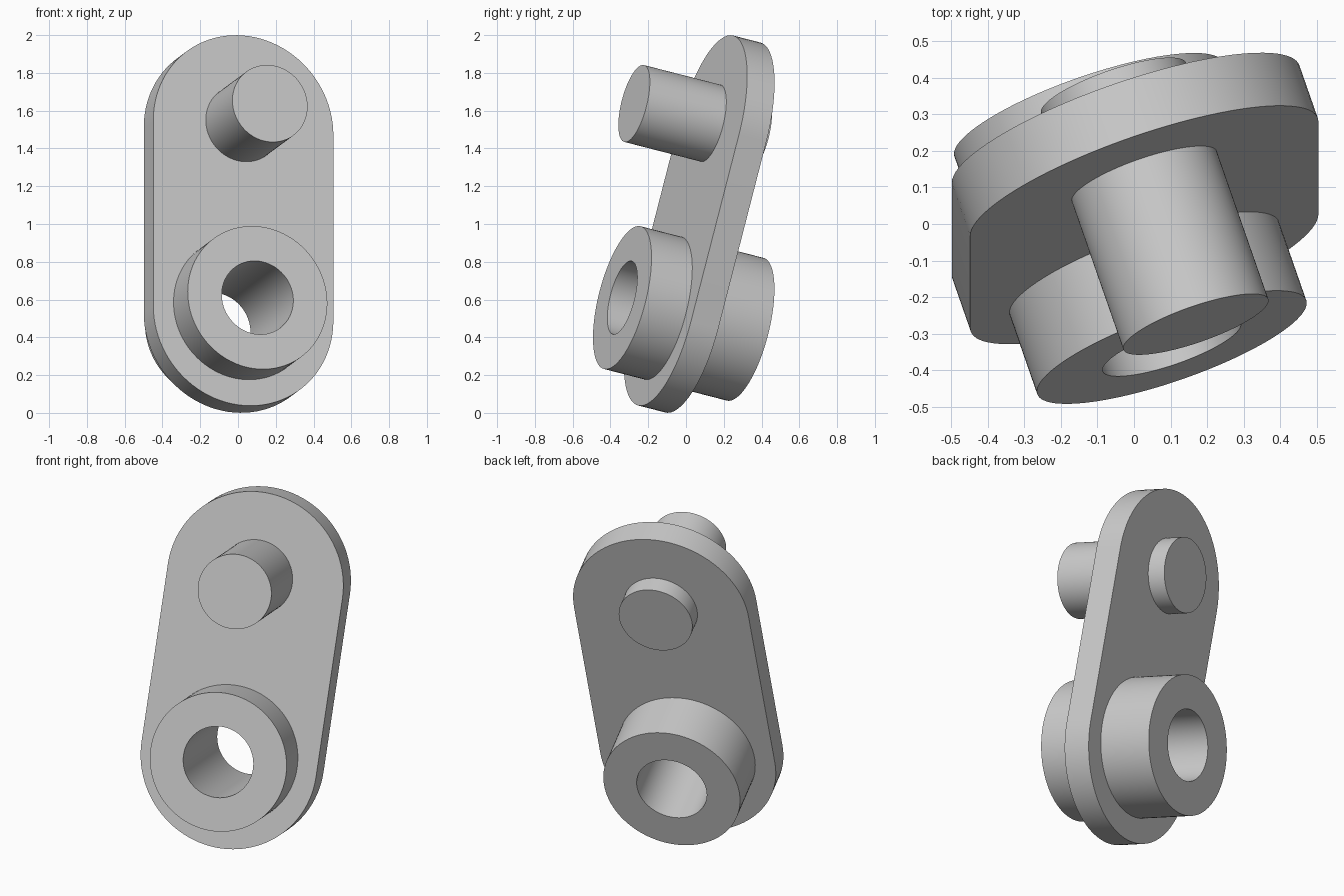
import bpy, bmesh, math
from mathutils import Matrix, Vector

if "Cube" in bpy.data.objects:
    bpy.data.objects.remove(bpy.data.objects["Cube"])

# Tilted frame of the crank: n = pin axis (towards front), u = along the arm
n = Vector((0.32, -0.918, 0.236)).normalized()
u = Vector((0.0, 0.249, 0.968))
u = (u - n * u.dot(n)).normalized()
v = u.cross(n)
FRAME = Matrix.Translation((0.003, 0.07, 1.0)) @ Matrix((v, u, n)).transposed().to_4x4()

HALF_T = 0.079      # half plate thickness
PIN_D, BOSS_D = 0.532, -0.479
SEG = 96


def circle(r, cy=0.0, a0=0.0, a1=2 * math.pi, count=SEG):
    return [(r * math.cos(a0 + (a1 - a0) * i / count),
             cy + r * math.sin(a0 + (a1 - a0) * i / count)) for i in range(count)]


def extrude(name, outline, z0, z1, inner=None):
    """Solid between z0 and z1 from an outline, optionally with a matching inner hole."""
    bm = bmesh.new()
    loops = []
    for pts in [outline] + ([inner] if inner else []):
        loops.append([[bm.verts.new((x, y, z)) for x, y in pts] for z in (z0, z1)])
    count = len(outline)
    for low, high in loops:
        for i in range(count):
            j = (i + 1) % count
            bm.faces.new((low[i], low[j], high[j], high[i]))
    for k in (0, 1):
        if inner:
            a, b = loops[0][k], loops[1][k]
            for i in range(count):
                j = (i + 1) % count
                bm.faces.new((a[i], a[j], b[j], b[i]))
        else:
            bm.faces.new(loops[0][k])
    bmesh.ops.recalc_face_normals(bm, faces=bm.faces)
    mesh = bpy.data.meshes.new(name)
    bm.to_mesh(mesh)
    bm.free()
    obj = bpy.data.objects.new(name, mesh)
    bpy.context.collection.objects.link(obj)
    obj.matrix_world = FRAME
    return obj


def smooth(obj):
    bpy.ops.object.select_all(action='DESELECT')
    obj.select_set(True)
    bpy.context.view_layer.objects.active = obj
    bpy.ops.object.shade_smooth_by_angle(angle=math.radians(30))


# Arm plate: rounded-end slab
R, H = 0.503, 0.508
stadium = (circle(R, H, 0, math.pi, 48) + [(-R, H)] +
           circle(R, -H, math.pi, 2 * math.pi, 48) + [(R, -H)])
plate = extrude("arm_plate", stadium, -HALF_T, HALF_T)

# Opening in the plate, hidden inside the wall of the boss
cutter = extrude("bore_cutter", circle(0.3, BOSS_D), -0.3, 0.3)
cutter.hide_render = True
cutter.hide_viewport = False
cutter.display_type = 'WIRE'
cut = plate.modifiers.new("bore", 'BOOLEAN')
cut.operation = 'DIFFERENCE'
cut.solver = 'EXACT'
cut.object = cutter
bpy.context.view_layer.objects.active = plate
bpy.ops.object.modifier_apply(modifier=cut.name)
bpy.data.objects.remove(cutter)

# Hollow hub through the lower end
boss = extrude("hub_boss", circle(0.39, BOSS_D), -0.395, 0.314,
               inner=circle(0.2, BOSS_D))

# Pin through the upper end, long at the front and short at the back
pin = extrude("crank_pin", circle(0.21, PIN_D), -0.185, 0.52)

for part in (plate, boss, pin):
    smooth(part)
